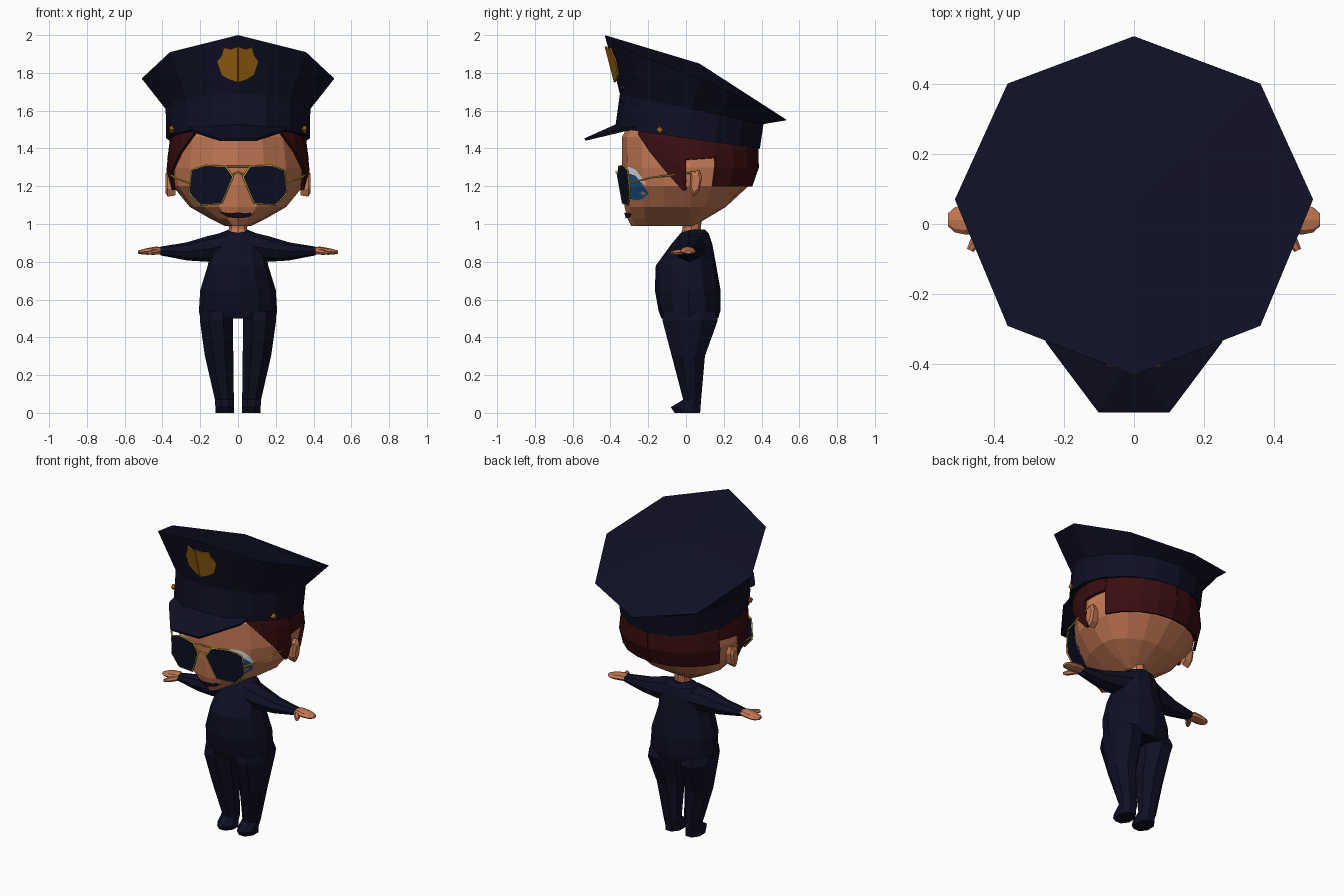
import bpy, bmesh, math
from mathutils import Vector
from mathutils.bvhtree import BVHTree

if "Cube" in bpy.data.objects:
    bpy.data.objects.remove(bpy.data.objects["Cube"])


def material(name, rgb):
    m = bpy.data.materials.new(name)
    m.diffuse_color = (*rgb, 1)
    m.use_nodes = True
    m.node_tree.nodes["Principled BSDF"].inputs["Base Color"].default_value = m.diffuse_color
    return m


NAVY = material("navy cloth", (0.0045, 0.0048, 0.017))
SKIN = material("skin", (0.56, 0.19, 0.09))
HAIR = material("dark red hair", (0.04, 0.004, 0.005))
GOLD = material("badge gold", (0.32, 0.12, 0.006))
FRAME = material("yellow metal", (0.6, 0.45, 0.03))
LENS = material("dark lens", (0.004, 0.005, 0.018))
WHITE = material("eye white", (0.8, 0.8, 0.8))
BLUE = material("eye blue", (0.012, 0.09, 0.28))
MOUTH = material("dark mouth", (0.012, 0.004, 0.012))


def make(name, verts, faces, mat, mirror=False, thick=0.0):
    bm = bmesh.new()
    vs = [bm.verts.new(v) for v in verts]
    for f in faces:
        bm.faces.new([vs[i] for i in f])
    bmesh.ops.recalc_face_normals(bm, faces=bm.faces)
    me = bpy.data.meshes.new(name)
    bm.to_mesh(me)
    bm.free()
    me.materials.append(mat)
    ob = bpy.data.objects.new(name, me)
    bpy.context.collection.objects.link(ob)
    if thick:
        s = ob.modifiers.new("Thickness", 'SOLIDIFY')
        s.thickness, s.offset = thick, 0
    if mirror:
        ob.modifiers.new("Mirror", 'MIRROR').use_mirror_merge = False
    return ob


def loft(name, rings, mat, mirror=False):
    """Skin a stack of equal rings and cap both ends."""
    n = len(rings[0])
    verts = [p for r in rings for p in r]
    faces = [(k * n + i, k * n + (i + 1) % n, (k + 1) * n + (i + 1) % n, (k + 1) * n + i)
             for k in range(len(rings) - 1) for i in range(n)]
    faces += [tuple(range(n)), tuple(range(len(verts) - n, len(verts)))]
    return make(name, verts, faces, mat, mirror)


def ring(c, u, v, n, flat=False):
    ph, s = (math.pi / n, 1 / math.cos(math.pi / n)) if flat else (0, 1)
    return [Vector(c) + s * (Vector(u) * math.cos(2 * math.pi * i / n + ph)
                             + Vector(v) * math.sin(2 * math.pi * i / n + ph)) for i in range(n)]


def level(z, cx, rx, yf, yb, n, flat=False):
    """Horizontal ring given its front and back depth."""
    return ring((cx, (yf + yb) / 2, z), (rx, 0, 0), (0, (yb - yf) / 2, 0), n, flat)


def across(x, y, z, ry, rz, n=8):
    """Upright ring for parts running sideways."""
    return ring((x, y, z), (0, ry, 0), (0, 0, rz), n)


# Body, legs, neck
loft("torso", [level(z, 0, rx, f, b, 12) for z, rx, f, b in (
    (.97, .05, .0, .1), (.95, .1, -.03, .12), (.89, .14, -.08, .14), (.78, .16, -.16, .16),
    (.65, .2, -.165, .183), (.54, .207, -.145, .182), (.5, .2, -.13, .17))], NAVY)
loft("leg", [level(z, cx, rx, f, b, 8, True) for z, cx, rx, f, b in (
    (.54, .112, .08, -.12, .15), (.49, .114, .088, -.125, .168), (.3, .1, .075, -.075, .1),
    (.07, .072, .05, -.015, .08), (.03, .07, .05, -.08, .077), (0, .07, .05, -.06, .075))], NAVY, True)
loft("neck", [level(z, 0, r, .03 - r, .03 + r, 8) for z, r in
              ((.93, .065), (.975, .048), (1.04, .055))], SKIN)

# Arms and hands
loft("sleeve", [across(*a) for a in (
    (.06, .03, .885, .09, .075), (.16, .015, .868, .075, .068), (.27, .01, .855, .055, .048),
    (.41, .008, .857, .034, .023))], NAVY, True)
loft("hand", [across(*a) for a in (
    (.39, .008, .857, .026, .016), (.43, .01, .86, .04, .021), (.48, .012, .855, .042, .018),
    (.51, .012, .852, .036, .013), (.53, .012, .851, .018, .008))], SKIN, True)
loft("thumb", [ring(c, (r, r * .5, 0), (0, 0, r), 6) for c, r in (
    ((.42, -.01, .853), .016), ((.45, -.05, .85), .015), ((.467, -.075, .849), .009))], SKIN, True)

# Head surface: height, half width, front depth, back depth
HEAD = ((.99, .07, -.29, .04), (1.03, .15, -.31, .11), (1.09, .255, -.325, .21),
        (1.2, .345, -.335, .33), (1.3, .36, -.338, .365), (1.46, .338, -.34, .36),
        (1.56, .29, -.28, .3))
CY = .02


def head_point(deg, z, grow=0.0):
    """Point on the head; 0 degrees is the front, 180 the back."""
    for a, b in zip(HEAD, HEAD[1:]):
        if z <= b[0]:
            break
    t = (z - a[0]) / (b[0] - a[0])
    rx, yf, yb = (a[i] + (b[i] - a[i]) * t for i in (1, 2, 3))
    c, s = math.cos(math.radians(deg)), math.sin(math.radians(deg))
    r = CY - yf if c > 0 else yb - CY
    return Vector(((rx + grow) * s, CY - (r + grow) * c, z))


head = loft("head", [[head_point(i * 22.5, h[0]) for i in range(16)] for h in HEAD], SKIN)

# Hair: columns around the head, each with its own lower edge
for name, cols in (
        ("side_hair", ((42, 1.475), (56, 1.38), (70, 1.28), (84, 1.18), (87, 1.18))),
        ("hair_above_ear", ((87, 1.34), (100, 1.345), (112, 1.35))),
        ("back_hair", ((112, 1.2), (129, 1.2), (146, 1.2), (163, 1.2), (180, 1.2)))):
    verts, faces = [], []
    for d, low in cols:
        verts += [head_point(d, low + (1.5 - low) * k / 3, .013) for k in range(4)]
    for c in range(len(cols) - 1):
        faces += [(4 * c + k, 4 * c + k + 1, 4 * c + k + 5, 4 * c + k + 4) for k in range(3)]
    make(name, verts, faces, HAIR, True, .016)

# Ears
loft("ear", [[Vector((x, .05 + dy * s, 1.215 + dz * s)) for dy, dz in
              ((-.025, .06), (.02, .07), (.035, .03), (.02, -.04), (-.01, -.07), (-.03, -.03))]
             for x, s in ((.33, .9), (.372, 1), (.385, .7))], SKIN, True)

# Painted face details, laid on the head surface
tree = BVHTree.FromPolygons([v.co for v in head.data.vertices],
                            [p.vertices for p in head.data.polygons])


def decal(name, outline, mat, lift, mirror=False):
    n = len(outline)
    cx, cz = (sum(p[i] for p in outline) / n for i in (0, 1))
    flat = [(cx, cz)] + [(cx + (x - cx) * k, cz + (z - cz) * k) for k in (.5, 1) for x, z in outline]
    verts = []
    for x, z in flat:
        hit = tree.ray_cast(Vector((x, -2, z)), Vector((0, 1, 0)))[0]
        verts.append((x, (hit.y if hit else -.2) - lift, z))
    faces = []
    for i in range(n):
        j = (i + 1) % n
        faces += [(0, 1 + i, 1 + j), (1 + i, 1 + n + i, 1 + n + j, 1 + j)]
    make(name, verts, faces, mat, mirror)


def oval(cx, cz, rx, rz, n=12):
    return [(cx + rx * math.cos(2 * math.pi * i / n), cz + rz * math.sin(2 * math.pi * i / n))
            for i in range(n)]


decal("eye_white", oval(.165, 1.215, .095, .09), WHITE, .007, True)
decal("iris", oval(.17, 1.195, .085, .07), BLUE, .013, True)
decal("mouth", [(-.1, 1.066), (-.04, 1.056), (0, 1.062), (.04, 1.056), (.1, 1.066),
                (.055, 1.035), (0, 1.03), (-.055, 1.035)], MOUTH, .009)

# Sunglasses
lens = [(x, -.372 + .25 * x + .08 * (1.31 - z), z) for x, z in (
    (.245, 1.285), (.175, 1.31), (.065, 1.305), (.027, 1.25), (.085, 1.11), (.2, 1.1), (.258, 1.165))]
make("lens", lens, [tuple(range(7))], LENS, True, .006)


def wire(name, pts, closed=False, r=.005):
    cu = bpy.data.curves.new(name, 'CURVE')
    cu.dimensions, cu.bevel_depth, cu.bevel_resolution = '3D', r, 0
    sp = cu.splines.new('POLY')
    sp.points.add(len(pts) - 1)
    for p, c in zip(sp.points, pts):
        p.co = (*c, 1)
    sp.use_cyclic_u = closed
    cu.materials.append(FRAME)
    ob = bpy.data.objects.new(name, cu)
    bpy.context.collection.objects.link(ob)


for side, s in (("left", 1), ("right", -1)):
    wire(side + "_lens_frame", [(s * x, y, z) for x, y, z in lens], True)
    wire(side + "_temple_arm", [(s * x, y, z) for x, y, z in
                                ((.252, -.3, 1.215), (.335, -.19, 1.245), (.375, .05, 1.275))])
wire("upper_bridge", [(-.065, -.356, 1.305), (.065, -.356, 1.305)])
wire("lower_bridge", [(-.03, -.36, 1.26), (0, -.37, 1.275), (.03, -.36, 1.26)])

# Cap: round band flaring to an eight-sided rim with a low peak
N = 16
rim8 = [Vector(p) for p in ((0, -.43, 2), (.36, -.29, 1.91), (.51, .07, 1.77), (.36, .4, 1.62),
                            (0, .535, 1.55), (-.36, .4, 1.62), (-.51, .07, 1.77), (-.36, -.29, 1.91))]
rim = [rim8[i // 2] if i % 2 == 0 else (rim8[i // 2] + rim8[(i // 2 + 1) % 8]) / 2 for i in range(N)]
low, high = [], []
for i in range(N):
    s, c = math.sin(2 * math.pi * i / N), math.cos(2 * math.pi * i / N)
    y0, y1 = .008 - .383 * c, .03 - .38 * c
    low.append(Vector((.38 * s, y0, 1.455 - .144 * y0)))
    high.append(Vector((.383 * s, y1, 1.615 - .21 * y1)))
loft("cap_band", [low, high], NAVY)
verts = high + rim + [Vector((0, .07, 1.85))]
faces = [(i, (i + 1) % N, N + (i + 1) % N, N + i) for i in range(N)]
faces += [(N + i, N + (i + 1) % N, 2 * N) for i in range(N)]
make("cap_crown", verts, faces, NAVY)

# Visor
make("visor", [(0, -.36, 1.525), (.26, -.25, 1.51), (.25, -.335, 1.495), (.1, -.535, 1.447),
               (-.1, -.535, 1.447), (-.25, -.335, 1.495), (-.26, -.25, 1.51)],
     [(0, 1, 2, 3), (0, 3, 4), (0, 4, 5, 6)], NAVY, False, .014)

# Badge folded over the front ridge of the crown
half = [(0, 1.94), (.04, 1.925), (.075, 1.935), (.085, 1.895), (.108, 1.86), (.085, 1.79), (.045, 1.765), (0, 1.75)]
make("badge", [(x, -.442 + .258 * (2 - z) + .339 * x, z) for x, z in half],
     [tuple(range(8))], GOLD, True, .009)

# Strap buttons on the band
loft("band_button", [across(x, -.14, 1.5, .018, .018, 4) for x in (.32, .362)], GOLD, True)
